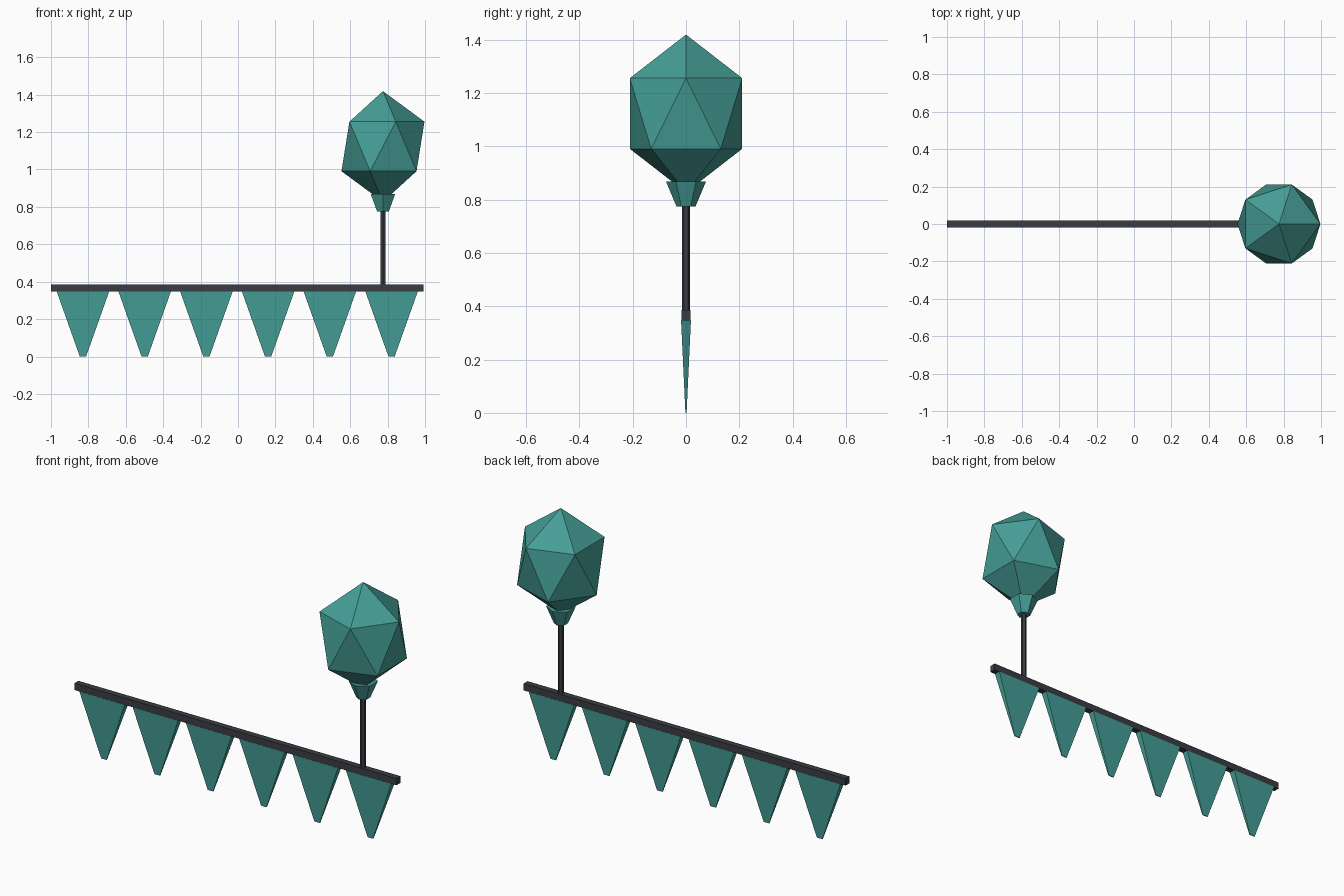
import bpy
import bmesh
from math import pi
from mathutils import Matrix, Vector

cube = bpy.data.objects.get("Cube")
if cube:
    bpy.data.objects.remove(cube, do_unlink=True)


def material(name, rgb):
    mat = bpy.data.materials.new(name)
    mat.use_nodes = True
    mat.diffuse_color = (*rgb, 1)
    mat.node_tree.nodes["Principled BSDF"].inputs["Base Color"].default_value = (*rgb, 1)
    return mat


TEAL = material("teal", (0.06, 0.34, 0.305))
CHARCOAL = material("charcoal", (0.042, 0.046, 0.056))


def finish(name, bm, mat, location):
    mesh = bpy.data.meshes.new(name)
    bm.to_mesh(mesh)
    bm.free()
    mesh.materials.append(mat)
    obj = bpy.data.objects.new(name, mesh)
    obj.location = location
    bpy.context.collection.objects.link(obj)
    return obj


def box(name, size, location, mat, bottom_scale=1.0):
    """Box whose lower face can be shrunk to make a taper."""
    bm = bmesh.new()
    bmesh.ops.create_cube(bm, size=1, matrix=Matrix.Diagonal((*size, 1)))
    for v in bm.verts:
        if v.co.z < 0:
            v.co.x *= bottom_scale
            v.co.y *= bottom_scale
    return finish(name, bm, mat, location)


def hex_prism(name, r_bottom, r_top, z0, z1, mat):
    """Six-sided column with corners on the y axis."""
    bm = bmesh.new()
    bmesh.ops.create_cone(bm, cap_ends=True, segments=6, radius1=r_bottom,
                          radius2=r_top, depth=z1 - z0)
    # Turn a corner onto +y whatever the starting angle
    first = max(bm.verts, key=lambda v: v.co.xy.length).co
    angle = Vector((first.x, first.y, 0)).angle(Vector((0, 1, 0)))
    sign = 1 if first.x > 0 else -1
    bmesh.ops.rotate(bm, verts=bm.verts, matrix=Matrix.Rotation(sign * angle, 3, "Z"))
    return finish(name, bm, mat, (POST_X, 0, (z0 + z1) / 2))


POST_X = 0.775
BEAM_BOTTOM = 0.347

# Horizontal beam
box("beam", (1.993, 0.035, 0.038), (-0.0035, 0, BEAM_BOTTOM + 0.019), CHARCOAL)

# Hanging tapered pennants
for i in range(6):
    box(f"pennant_{i + 1}", (0.28, 0.037, BEAM_BOTTOM),
        (-0.829 + 0.33 * i, 0, BEAM_BOTTOM / 2), TEAL, bottom_scale=0.12)

# Post and flared cup
hex_prism("post", 0.015, 0.015, 0.37, 0.785, CHARCOAL)
hex_prism("cup", 0.036, 0.075, 0.775, 0.868, TEAL)

# Faceted head, stretched upward
bm = bmesh.new()
bmesh.ops.create_icosphere(bm, subdivisions=1, radius=1,
                           matrix=Matrix.Diagonal((0.248, 0.248, 0.296, 1)))
# Keep a corner of the upper ring pointing to +x
tip = max(bm.verts, key=lambda v: v.co.x)
if tip.co.z < 0:
    bmesh.ops.rotate(bm, verts=bm.verts, matrix=Matrix.Rotation(pi, 3, "Z"))
finish("faceted_head", bm, TEAL, (POST_X, 0, 1.123))
